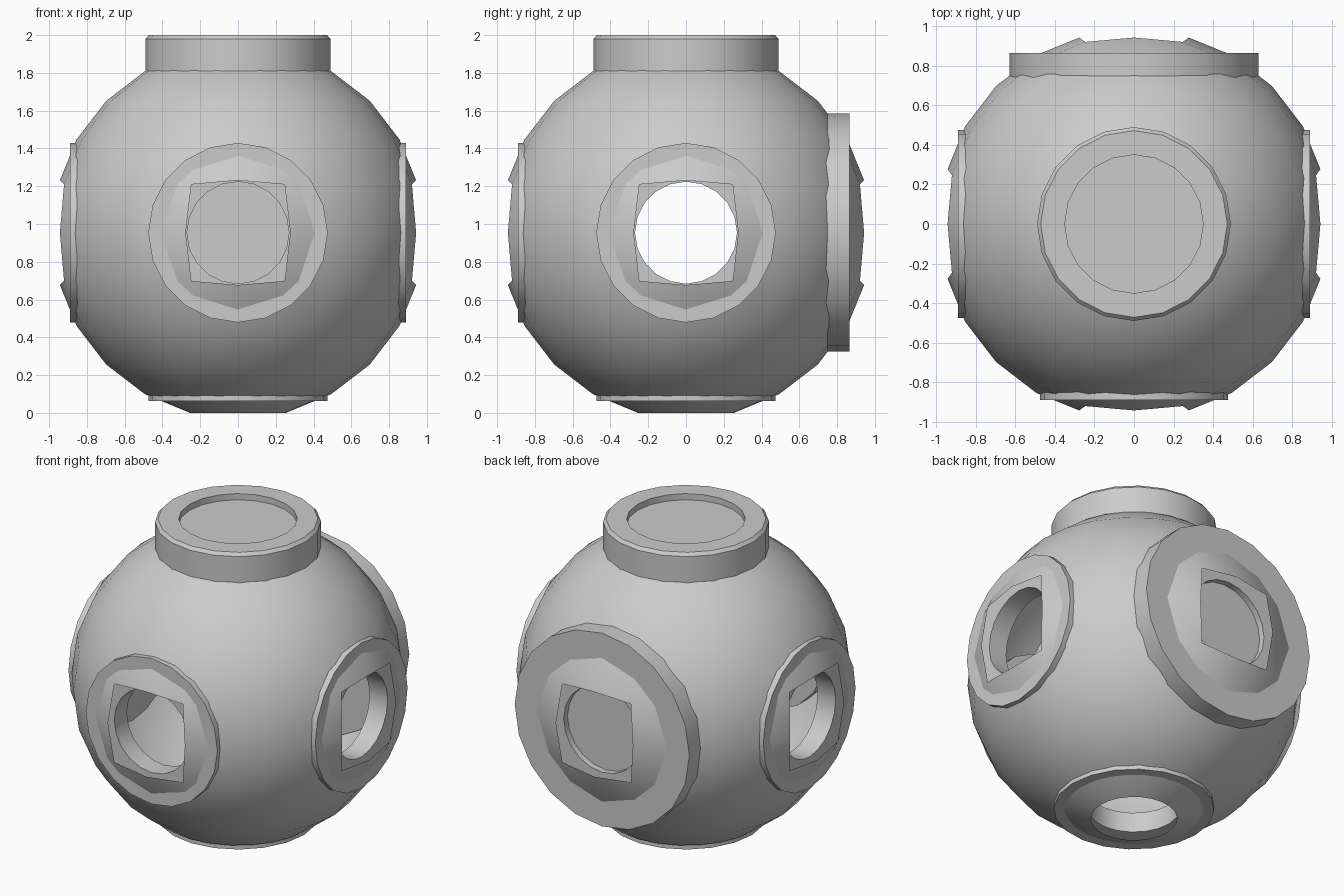
import bpy, bmesh, math
from mathutils import Vector, Matrix

if "Cube" in bpy.data.objects:
    bpy.data.objects.remove(bpy.data.objects["Cube"])

R = 0.987                       # sphere radius
CENTRE = Vector((0, 0, 0.954))  # sphere centre, its cut pole rests on z = 0

grey = bpy.data.materials.new("plain_grey")
grey.diffuse_color = (0.6, 0.6, 0.6, 1)
grey.use_nodes = True
grey.node_tree.nodes["Principled BSDF"].inputs["Base Color"].default_value = grey.diffuse_color


def finish(bm, name):
    """Turn a bmesh into a grey object with smooth curves and sharp edges."""
    mesh = bpy.data.meshes.new(name)
    bm.to_mesh(mesh)
    bm.free()
    obj = bpy.data.objects.new(name, mesh)
    bpy.context.collection.objects.link(obj)
    mesh.materials.append(grey)
    bpy.ops.object.select_all(action='DESELECT')
    obj.select_set(True)
    bpy.context.view_layer.objects.active = obj
    bpy.ops.object.shade_smooth_by_angle(angle=math.radians(30))
    return obj


def lathe(name, profile, direction, sides=20):
    """Revolve (radius, distance from sphere centre) points about a direction."""
    bm = bmesh.new()
    verts = [bm.verts.new((0, r, h)) for r, h in profile]
    edges = [bm.edges.new(p) for p in zip(verts, verts[1:])]
    bmesh.ops.spin(bm, geom=verts + edges, cent=(0, 0, 0), axis=(0, 0, 1),
                   angle=math.tau, steps=sides)
    bmesh.ops.remove_doubles(bm, verts=bm.verts, dist=0.0005)
    bmesh.ops.recalc_face_normals(bm, faces=bm.faces)
    turn = Vector(direction).to_track_quat('Z', 'Y').to_matrix().to_4x4()
    bmesh.ops.transform(bm, matrix=Matrix.Translation(CENTRE) @ turn, verts=bm.verts)
    return finish(bm, name)


# Hollow sphere body: openings on four sides and at the bottom
bm = bmesh.new()
bmesh.ops.create_uvsphere(bm, u_segments=24, v_segments=12, radius=R)
removed = []
for d in [(1, 0, 0), (-1, 0, 0), (0, 1, 0), (0, -1, 0), (0, 0, -1)]:
    axis = Vector(d)
    v = max(bm.verts, key=lambda w: w.co.dot(axis))
    removed.append(v)
    if d[2] == 0:
        # bow the middle of each opening edge slightly outward
        for e in v.link_edges:
            o = e.other_vert(v)
            side = o.co - axis * o.co.dot(axis)
            o.co = axis * 0.943 + side.normalized() * 0.277
bmesh.ops.delete(bm, geom=removed, context='VERTS')
bmesh.ops.translate(bm, vec=CENTRE, verts=bm.verts)
finish(bm, "sphere_body")

# Ring collars around the open holes
collar = [(0.27, 0.76), (0.27, 0.89), (0.475, 0.89), (0.475, 0.76), (0.27, 0.76)]
for name, d in [("right", (1, 0, 0)), ("left", (-1, 0, 0)),
                ("front", (0, -1, 0)), ("bottom", (0, 0, -1))]:
    lathe(name + "_collar", collar, d)

# Larger closed plate at the back with a shallow recess
lathe("back_plate", [(0, 0.72), (0.63, 0.72), (0.63, 0.865), (0.277, 0.865),
                     (0.277, 0.825), (0, 0.825)], (0, 1, 0))

# Neck on top: bevelled rim and a sunken lid
top = 2.0 - CENTRE.z
lathe("top_neck", [(0, top - 0.2), (0.49, top - 0.2), (0.49, top - 0.02),
                   (0.472, top), (0.35, top), (0.35, top - 0.04),
                   (0, top - 0.04)], (0, 0, 1))
